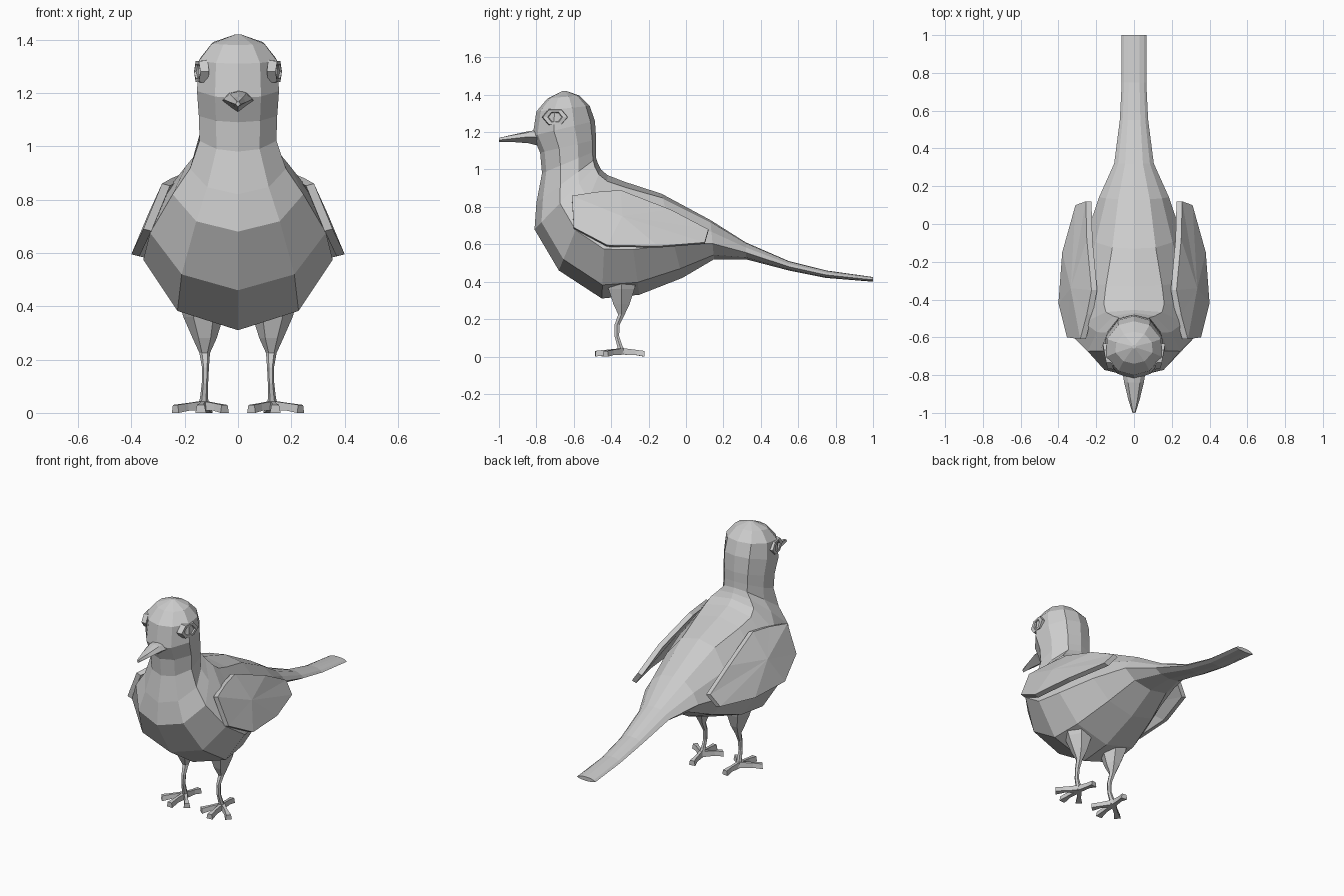
import bpy, bmesh
from math import cos, sin, pi
from mathutils import Vector

if "Cube" in bpy.data.objects:
    bpy.data.objects.remove(bpy.data.objects["Cube"])


def make(name, verts, faces, mirror=False):
    """Flat-shaded mesh, optionally mirrored across x = 0."""
    me = bpy.data.meshes.new(name)
    me.from_pydata(verts, [], faces)
    bm = bmesh.new()
    bm.from_mesh(me)
    bmesh.ops.recalc_face_normals(bm, faces=bm.faces)
    bm.to_mesh(me)
    bm.free()
    ob = bpy.data.objects.new(name, me)
    bpy.context.collection.objects.link(ob)
    if mirror:
        ob.modifiers.new("Mirror", 'MIRROR').merge_threshold = 0.0001
    return ob


def loft(name, rings, mirror=False):
    """Skin equal-sized rings and cap both ends."""
    n = len(rings[0])
    verts = [tuple(p) for r in rings for p in r]
    faces = [(i * n + j, i * n + (j + 1) % n, (i + 1) * n + (j + 1) % n, (i + 1) * n + j)
             for i in range(len(rings) - 1) for j in range(n)]
    faces += [tuple(range(n)), tuple(range(len(verts) - n, len(verts)))]
    return make(name, verts, faces, mirror)


def section(ty, tz, by, bz, w, profile):
    """Symmetric ring between a back point and a belly point, half width w."""
    half = [(w * f, ty + (by - ty) * s, tz + (bz - tz) * s) for s, f in profile]
    return half + [(-x, y, z) for x, y, z in half[-2:0:-1]]


BODY = [(0, 0), (.05, .45), (.3, .8), (.6, 1), (.89, .64), (1, 0)]
HEAD = [(0, 0), (.07, .55), (.33, .95), (.66, .98), (.92, .55), (1, 0)]

# body: tail, back and belly, breast
body = [(1.0, .425, 1.0, .40, .065), (.75, .46, .75, .42, .065),
        (.55, .51, .55, .46, .075), (.32, .61, .32, .52, .105),
        (.13, .73, .15, .52, .185), (-.13, .87, -.02, .42, .255),
        (-.33, .935, -.25, .33, .33), (-.42, .97, -.45, .31, .355),
        (-.455, 1.0, -.68, .46, .33), (-.47, 1.03, -.81, .68, .245),
        (-.48, 1.06, -.80, .82, .18)]
# neck and head
head = [(-.48, 1.1, -.77, .98, .147), (-.48, 1.16, -.78, 1.09, .15),
        (-.487, 1.26, -.82, 1.18, .157), (-.515, 1.34, -.80, 1.31, .15),
        (-.57, 1.395, -.74, 1.38, .10), (-.64, 1.42, -.66, 1.42, .01)]
loft("body", [section(*s, BODY) for s in body] + [section(*s, HEAD) for s in head])

# beak, curving down to its tip: y, top z, side z, bottom z, half width
beak = [(-.76, 1.215, 1.17, 1.12, .065), (-.84, 1.205, 1.175, 1.14, .052),
        (-.93, 1.185, 1.165, 1.147, .03), (-1.0, 1.165, 1.157, 1.148, .008)]
loft("beak", [[(0, y, t), (w * .6, y, (t + s) / 2 + .008), (w, y, s), (0, y, b),
               (-w, y, s), (-w * .6, y, (t + s) / 2 + .008)] for y, t, s, b, w in beak])

# eyes: hexagonal rim with a recessed eyeball
def eye_ring(x, ry, rz):
    return [(x - .012 * cos(a), -.70 + ry * -cos(a), 1.28 + rz * sin(a))
            for a in [pi * k / 3 for k in range(6)]]

loft("eye", [eye_ring(.12, .07, .05), eye_ring(.153, .066, .045),
             eye_ring(.153, .04, .03), eye_ring(.145, .035, .026)], True)

# wings: outline in x, y, z with a fanned outer and inner face
outline = [(.285, -.61, .86), (.25, -.48, .88), (.225, -.35, .89), (.25, -.08, .785),
           (.255, .12, .68), (.31, .10, .61), (.38, -.15, .59), (.40, -.42, .595),
           (.355, -.60, .69)]
n = len(outline)
inner = [(x - .03, y, z - .008) for x, y, z in outline]
verts = outline + inner + [(.335, -.34, .75), (.295, -.34, .74)]
faces = []
for i in range(n):
    j = (i + 1) % n
    faces += [(i, j, 2 * n), (n + j, n + i, 2 * n + 1), (i, n + i, n + j, j)]
make("wing", verts, faces, True)

# legs: feathered thigh tapering into a thin shin: x, y, z, radius x, radius y
leg = [(.13, -.35, .45, .10, .11), (.13, -.345, .36, .075, .08),
       (.125, -.345, .28, .045, .05), (.125, -.345, .225, .02, .02),
       (.122, -.368, .17, .013, .016), (.124, -.37, .11, .012, .014),
       (.127, -.355, .06, .015, .016), (.13, -.34, .015, .02, .022)]
loft("leg", [[(x + rx * cos(k * pi / 3), y + ry * sin(k * pi / 3), z) for k in range(6)]
             for x, y, z, rx, ry in leg], True)

# toes: flared bars from the ankle
for name, tip in (("middle_toe", (.14, -.485)), ("outer_toe", (.235, -.43)),
                  ("inner_toe", (.05, -.44)), ("hind_toe", (.115, -.225))):
    a, b = Vector((.13, -.34, 0)), Vector((*tip, 0))
    side = (b - a).normalized().cross(Vector((0, 0, 1)))
    rings = []
    for t, w, lo, hi in ((0, .014, .01, .045), (.6, .012, .008, .036), (1, .02, 0, .03)):
        p = a.lerp(b, t)
        rings.append([p + side * sx * w + Vector((0, 0, z))
                      for sx, z in ((-1, lo), (1, lo), (.7, hi), (-.7, hi))])
    loft(name, rings, True)
